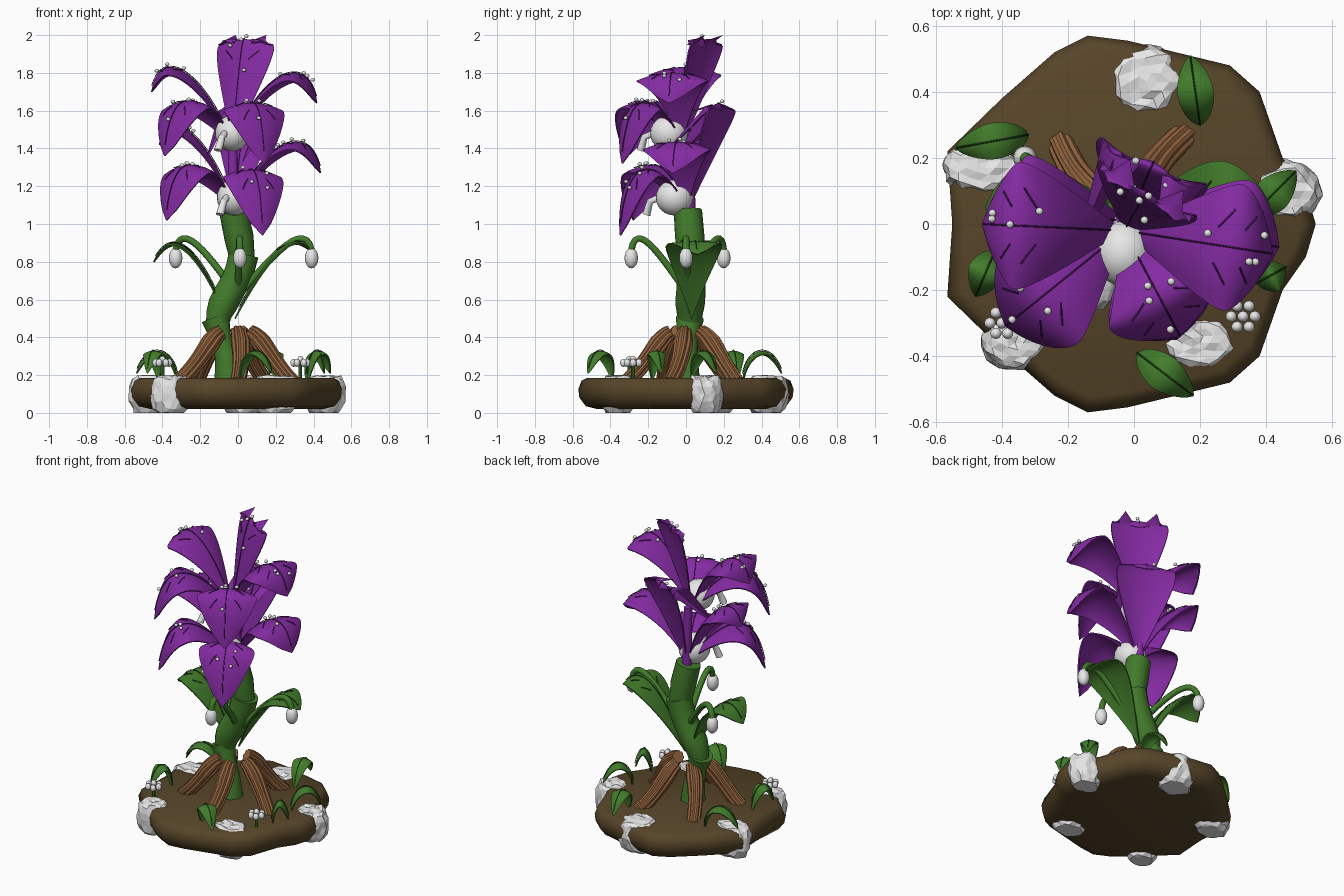
import bpy, bmesh, math, random
from mathutils import Vector, Matrix
from mathutils.geometry import interpolate_bezier

random.seed(4)
cube = bpy.data.objects.get("Cube")
if cube:
    bpy.data.objects.remove(cube)


def material(name, rgb):
    m = bpy.data.materials.new(name)
    m.use_nodes = True
    m.diffuse_color = (*rgb, 1)
    m.node_tree.nodes["Principled BSDF"].inputs["Base Color"].default_value = (*rgb, 1)
    return m


PURPLE = material("petal purple", (0.23, 0.024, 0.36))
VEIN = material("dark purple", (0.08, 0.012, 0.13))
GREEN = material("leaf green", (0.055, 0.2, 0.024))
DARK_GREEN = material("dark green", (0.02, 0.08, 0.01))
SOIL = material("soil brown", (0.095, 0.06, 0.022))
WOOD = material("root brown", (0.29, 0.125, 0.047))
WHITE = material("white", (0.8, 0.8, 0.8))
UP = Vector((0, 0, 1))


def finish(name, bm, mat, angle=40):
    """Turn a bmesh into an object; angle 0 keeps it flat shaded."""
    bmesh.ops.recalc_face_normals(bm, faces=bm.faces)
    me = bpy.data.meshes.new(name)
    bm.to_mesh(me)
    bm.free()
    me.materials.append(mat)
    if angle:
        me.shade_smooth()
        me.set_sharp_from_angle(angle=math.radians(angle))
    ob = bpy.data.objects.new(name, me)
    bpy.context.collection.objects.link(ob)


def loft(bm, rings):
    rows = [[bm.verts.new(p) for p in ring] for ring in rings]
    n = len(rows[0])
    for a, b in zip(rows, rows[1:]):
        for i in range(n):
            bm.faces.new((a[i], a[(i + 1) % n], b[(i + 1) % n], b[i]))
    bm.faces.new(rows[0][::-1])
    bm.faces.new(rows[-1])


def side_of(pts):
    """Horizontal direction square to the plane of a path."""
    d = pts[-1] - pts[0]
    d.z = 0
    return UP.cross(d if d.length > 0.01 else Vector((1, 0, 0))).normalized()


def tangents(pts):
    last = len(pts) - 1
    return [(pts[min(i + 1, last)] - pts[max(i - 1, 0)]).normalized() for i in range(last + 1)]


def bezier(controls, n):
    return interpolate_bezier(*[Vector(c) for c in controls], n)


def tube(name, pts, radii, mat, sides=16, groove=0.0):
    pts = [Vector(p) for p in pts]
    side, rings = side_of(pts), []
    for i, (c, t) in enumerate(zip(pts, tangents(pts))):
        k = i / (len(pts) - 1) * (len(radii) - 1)
        j = min(int(k), len(radii) - 2)
        r = radii[j] + (radii[j + 1] - radii[j]) * (k - j)
        n = t.cross(side).normalized()
        ring = []
        for s in range(sides):
            a = math.tau * s / sides
            g = r * (1 - groove * (s % 3 == 0))
            ring.append(c + g * (math.cos(a) * side + math.sin(a) * n))
        rings.append(ring)
    bm = bmesh.new()
    loft(bm, rings)
    finish(name, bm, mat)


def ellipsoids(name, items, mat, seg=16):
    """Several ellipsoids (centre, radii) in one object."""
    bm = bmesh.new()
    for c, r in items:
        m = Matrix.Translation(c) @ Matrix.Diagonal((*r, 1))
        bmesh.ops.create_uvsphere(bm, u_segments=seg, v_segments=seg // 2, radius=1, matrix=m)
    finish(name, bm, mat, 80)


def blade(name, controls, half, mat, vein_mat, cup=0.25, power=1.6, veins=2, beads=0):
    """Arched petal or leaf with raised veins and optional white beads."""
    n, m = 24, 4
    pts = bezier(controls, n + 1)
    tans, side = tangents(pts), side_of(pts)

    def at(i, v, lift=0.0):
        w = half * max(math.sin(math.pi * (i / n) ** power), 0) ** 0.7 + 0.003
        up = tans[i].cross(side)
        return pts[i] + side * w * v + up * (lift - cup * w * v * v)

    bm = bmesh.new()
    grid = [[bm.verts.new(at(i, j / m)) for j in range(-m, m + 1)] for i in range(n + 1)]
    for a, b in zip(grid, grid[1:]):
        for j in range(2 * m):
            bm.faces.new((a[j], b[j], b[j + 1], a[j + 1]))
    bmesh.ops.recalc_face_normals(bm, faces=bm.faces)
    bmesh.ops.solidify(bm, geom=bm.faces[:], thickness=0.008)
    finish(name, bm, mat, 50)

    # midrib and side veins
    cu = bpy.data.curves.new(name + "_veins", "CURVE")
    cu.dimensions, cu.bevel_depth, cu.bevel_resolution = "3D", 0.0026, 1
    lines = [[at(i, 0, 0.004) for i in range(2, n)]]
    for k in range(veins):
        i = 13 + 4 * k
        for s in (-1, 1):
            lines.append([at(i, 0.3 * s, 0.004), at(i + 1, 0.45 * s, 0.004), at(i + 2, 0.6 * s, 0.004)])
    for line in lines:
        sp = cu.splines.new("POLY")
        sp.points.add(len(line) - 1)
        for p, co in zip(sp.points, line):
            p.co = (*co, 1)
    cu.materials.append(vein_mat)
    bpy.context.collection.objects.link(bpy.data.objects.new(name + "_veins", cu))

    if beads:
        spots = [at(random.randint(11, 20), random.uniform(-0.4, 0.4), 0.016) for _ in range(beads)]
        ellipsoids(name + "_beads", [(p, (0.012, 0.012, 0.01)) for p in spots], WHITE, 8)


# soil mound
half_outline = [(0.55, 0), (0.52, 0.1), (0.45, 0.2), (0.38, 0.4), (0.29, 0.48), (-0.02, 0.555),
                (-0.14, 0.57), (-0.24, 0.52), (-0.4, 0.38), (-0.565, 0.22), (-0.55, 0)]
outline = half_outline + [(x, -y) for x, y in half_outline[-2:0:-1]]
bm = bmesh.new()
loft(bm, [[(x * s, y * s, z) for x, y in outline]
          for s, z in ((0.82, 0.02), (0.93, 0.035), (0.99, 0.08), (1, 0.125), (0.97, 0.17), (0.92, 0.185))])
finish("soil_mound", bm, SOIL, 50)

# faceted stones set in the rim
for i, (x, y, rx, ry) in enumerate([(0.04, 0.43, 0.125, 0.11), (-0.45, 0.17, 0.13, 0.09), (0.46, 0.1, 0.11, 0.095),
                                    (0.2, -0.36, 0.12, 0.09), (-0.36, -0.36, 0.105, 0.085)]):
    bm = bmesh.new()
    bmesh.ops.create_icosphere(bm, subdivisions=3, radius=1)
    for v in bm.verts:
        v.co *= random.uniform(0.92, 1.06)
        z = max(-0.1, min(0.09 + random.uniform(-0.004, 0.012), v.co.z * 0.15))
        v.co = (x + v.co.x * rx, y + v.co.y * ry, 0.1 + z)
    finish(f"stone_{i}", bm, WHITE, 0)

# grooved roots
for i in range(5):
    a = math.radians(62 + 72 * i)
    spots = [(a + 0.1, 0.08, 0.43), (a + 0.1, 0.15, 0.4), (a + 0.1, 0.2, 0.27), (a - 0.08, 0.32, 0.16)]
    path = bezier([(r * math.cos(b) - 0.02, r * math.sin(b), z) for b, r, z in spots], 10)
    tube(f"root_{i}", path, (0.04, 0.052, 0.045, 0.042), WOOD, 24, 0.16)

# jointed stem
tube("stem_lower", [(-0.05, 0, 0.17), (-0.06, 0, 0.3), (-0.09, 0.01, 0.4), (-0.12, 0.02, 0.5)],
     (0.075, 0.062, 0.055, 0.075), GREEN)
tube("stem_middle", bezier([(-0.11, 0.02, 0.47), (-0.1, 0.02, 0.6), (0, 0.03, 0.66), (0.03, 0.03, 0.84)], 8),
     (0.06, 0.08, 0.075, 0.08), GREEN)
tube("stem_upper", [(0.025, 0.03, 0.8), (0.005, 0.02, 0.93), (-0.025, 0.01, 1.07)], (0.065, 0.078, 0.075), GREEN)
tube("flower_core", [(-0.02, 0.02, 1.06), (-0.03, 0.02, 1.44)], (0.03, 0.025), PURPLE)

# broad stem leaves
blade("leaf_left", [(-0.06, 0.03, 0.5), (-0.14, 0.03, 0.74), (-0.32, 0.04, 1.07), (-0.45, 0.05, 0.8)],
      0.145, GREEN, DARK_GREEN, 0.08)
blade("leaf_right", [(-0.02, 0.03, 0.5), (0.1, 0.03, 0.74), (0.26, 0.04, 1.05), (0.41, 0.06, 0.84)],
      0.145, GREEN, DARK_GREEN, 0.08)

# hanging buds on curved stalks
for i, (x, y) in enumerate([(-0.33, 0.2), (0.01, -0.29), (0.39, 0)]):
    path = bezier([(0, 0.02, 0.62), (x * 0.4, y * 0.4, 0.8), (x * 0.9, y * 0.9, 1.04), (x, y, 0.86)], 14)
    tube(f"bud_stalk_{i}", path, (0.02, 0.018, 0.018), GREEN, 10)
    ellipsoids(f"bud_{i}", [((x, y, 0.82), (0.036, 0.036, 0.055))], WHITE)

# small ground leaves
for i, (x0, y0, x1, y1) in enumerate([(0.2, 0.3, 0.17, 0.51), (-0.32, 0.27, -0.54, 0.23), (0.36, 0.03, 0.49, 0.16),
                                      (0.01, -0.39, 0.18, -0.52), (-0.42, -0.08, -0.48, -0.22),
                                      (0.37, -0.18, 0.46, -0.13)]):
    blade(f"ground_leaf_{i}", [(x0, y0, 0.17), (x0, y0, 0.33), (0.3 * x0 + 0.7 * x1, 0.3 * y0 + 0.7 * y1, 0.41),
                               (x1, y1, 0.21)], 0.052, GREEN, DARK_GREEN, 0.3, 1.15, 0)

# little white ground blossoms
for i, (x, y) in enumerate([(-0.4, -0.3), (0.33, -0.28)]):
    tube(f"blossom_stalk_{i}", [(x, y, 0.17), (x, y, 0.26)], (0.01, 0.01), GREEN, 8)
    ring = [(x + 0.036 * math.cos(k * math.pi / 3), y + 0.036 * math.sin(k * math.pi / 3), 0.265) for k in range(6)]
    ellipsoids(f"blossom_{i}", [(p, (0.018, 0.018, 0.022)) for p in ring + [(x, y, 0.28)]], WHITE, 10)

# two stacked flowers: tip offset, first and second handle heights, half width
front_left = ((-0.36, -0.29, -0.06), 0.2, 0.43, 0.175)
lower = {
    "front_right": ((0.15, -0.36, -0.14), 0.2, 0.4, 0.165),
    "front_left": front_left,
    "side_right": ((0.46, -0.08, 0.19), 0.34, 0.5, 0.18),
    "side_left": ((-0.4, 0.02, 0.34), 0.38, 0.58, 0.18),
    "back": ((0.08, 0.18, 0.52), 0.25, 0.69, 0.18),
}
upper = {
    "front_right": ((0.17, -0.32, -0.1), 0.2, 0.42, 0.175),
    "front_left": front_left,
    "side_right": ((0.45, -0.07, 0.22), 0.36, 0.53, 0.19),
    "side_left": ((-0.43, 0.02, 0.28), 0.36, 0.56, 0.19),
    "back": ((0.07, 0.12, 0.51), 0.25, 0.71, 0.17),
}
for level, petals, base in (("lower", lower, Vector((-0.02, 0.01, 1.08))),
                            ("upper", upper, Vector((-0.03, -0.02, 1.42)))):
    for name, (tip, z1, z2, half) in petals.items():
        tip = Vector(tip)
        flat = Vector((tip.x, tip.y, 0))
        h1, h2 = flat * 0.3 + UP * z1, flat * 0.88 + UP * z2
        blade(f"{level}_petal_{name}", [base, base + h1, base + h2, base + tip],
              half, PURPLE, VEIN, 0.22, beads=4)
    # flower heart and its stamen
    c = base + Vector((0, -0.07, 0.06))
    ellipsoids(f"{level}_heart", [(c, (0.092, 0.1, 0.095))], WHITE, 24)
    tube(f"{level}_stamen", [c + Vector((-0.04, -0.08, 0)), c + Vector((-0.055, -0.13, -0.02)),
                             c + Vector((-0.075, -0.15, -0.09))], (0.018, 0.018, 0.022), WHITE, 10)
